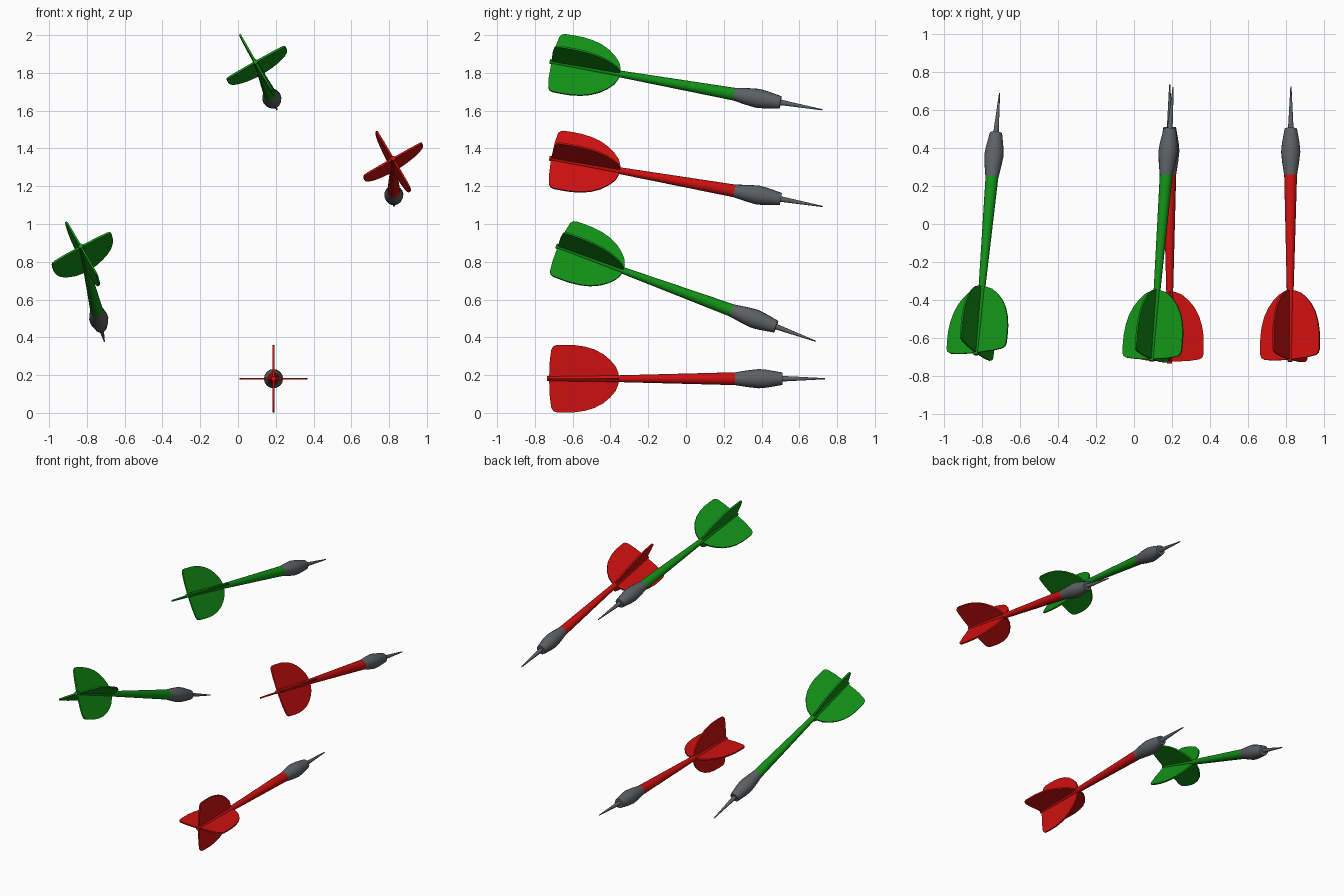
import bpy, bmesh, math
from mathutils import Matrix, Vector

if "Cube" in bpy.data.objects:
    bpy.data.objects.remove(bpy.data.objects["Cube"])


def material(name, rgb):
    m = bpy.data.materials.new(name)
    m.diffuse_color = (*rgb, 1)
    m.use_nodes = True
    m.node_tree.nodes["Principled BSDF"].inputs["Base Color"].default_value = m.diffuse_color
    return m


RED = material("red", (0.62, 0.005, 0.005))
GREEN = material("green", (0.006, 0.28, 0.008))
STEEL = material("steel grey", (0.11, 0.118, 0.125))

# (y, radius) profiles along the dart axis
SHAFT = [(-0.735, 0.013), (-0.36, 0.018), (0.26, 0.034)]
BARREL = [(0.26, 0.034), (0.33, 0.045), (0.385, 0.051), (0.43, 0.047), (0.51, 0.033)]
POINT = [(0.505, 0.015), (0.735, 0.003)]
# (radius, y) outline of one fin
FIN = [(0, -0.352), (0.03, -0.358), (0.065, -0.372), (0.1, -0.402), (0.13, -0.438),
       (0.155, -0.485), (0.17, -0.535), (0.178, -0.59), (0.179, -0.64), (0.178, -0.685),
       (0.172, -0.702), (0.155, -0.713), (0.1, -0.721), (0, -0.725)]


def finish(name, bm, mat, matrix):
    bmesh.ops.recalc_face_normals(bm, faces=bm.faces)
    me = bpy.data.meshes.new(name)
    bm.to_mesh(me)
    bm.free()
    me.materials.append(mat)
    ob = bpy.data.objects.new(name, me)
    bpy.context.collection.objects.link(ob)
    ob.matrix_world = matrix
    bpy.context.view_layer.objects.active = ob
    ob.select_set(True)
    bpy.ops.object.shade_smooth_by_angle(angle=math.radians(30))
    ob.select_set(False)


def lathe(name, profile, mat, matrix, n=16):
    bm = bmesh.new()
    rings = [[bm.verts.new((r * math.cos(2 * math.pi * i / n), y,
                            r * math.sin(2 * math.pi * i / n))) for i in range(n)]
             for y, r in profile]
    for a, b in zip(rings, rings[1:]):
        for i in range(n):
            j = (i + 1) % n
            bm.faces.new((a[i], a[j], b[j], b[i]))
    bm.faces.new(rings[0])
    bm.faces.new(rings[-1])
    finish(name, bm, mat, matrix)


def fins(name, mat, matrix, t=0.005):
    bm = bmesh.new()
    outline = FIN + [(-r, y) for r, y in FIN[-2:0:-1]]
    for k in range(2):  # two crossed plates make four fins
        rot = Matrix.Rotation(k * math.pi / 2, 3, 'Y')
        a, b = [[bm.verts.new(rot @ Vector((r, y, s))) for r, y in outline] for s in (-t, t)]
        bm.faces.new(a)
        bm.faces.new(b)
        for i in range(len(a)):
            j = (i + 1) % len(a)
            bm.faces.new((a[i], a[j], b[j], b[i]))
    finish(name, bm, mat, matrix)


def dart(prefix, mat, tail, tip, roll):
    tail, tip = Vector(tail), Vector(tip)
    d = (tip - tail).normalized()
    mx = (Matrix.Translation((tail + tip) / 2)
          @ Matrix.Rotation(-math.atan2(d.x, d.y), 4, 'Z')
          @ Matrix.Rotation(math.asin(d.z), 4, 'X')
          @ Matrix.Rotation(math.radians(roll), 4, 'Y'))
    lathe(prefix + "_shaft", SHAFT, mat, mx)
    lathe(prefix + "_barrel", BARREL, STEEL, mx)
    lathe(prefix + "_point", POINT, STEEL, mx)
    fins(prefix + "_fins", mat, mx)


# four darts: tail position, tip position, roll
dart("low_red", RED, (0.188, -0.733, 0.181), (0.188, 0.733, 0.181), 0)
dart("high_red", RED, (0.821, -0.722, 1.348), (0.826, 0.722, 1.093), -30)
dart("high_green", GREEN, (0.092, -0.72, 1.86), (0.206, 0.72, 1.605), -30)
dart("left_green", GREEN, (-0.832, -0.685, 0.883), (-0.708, 0.685, 0.38), -30)
